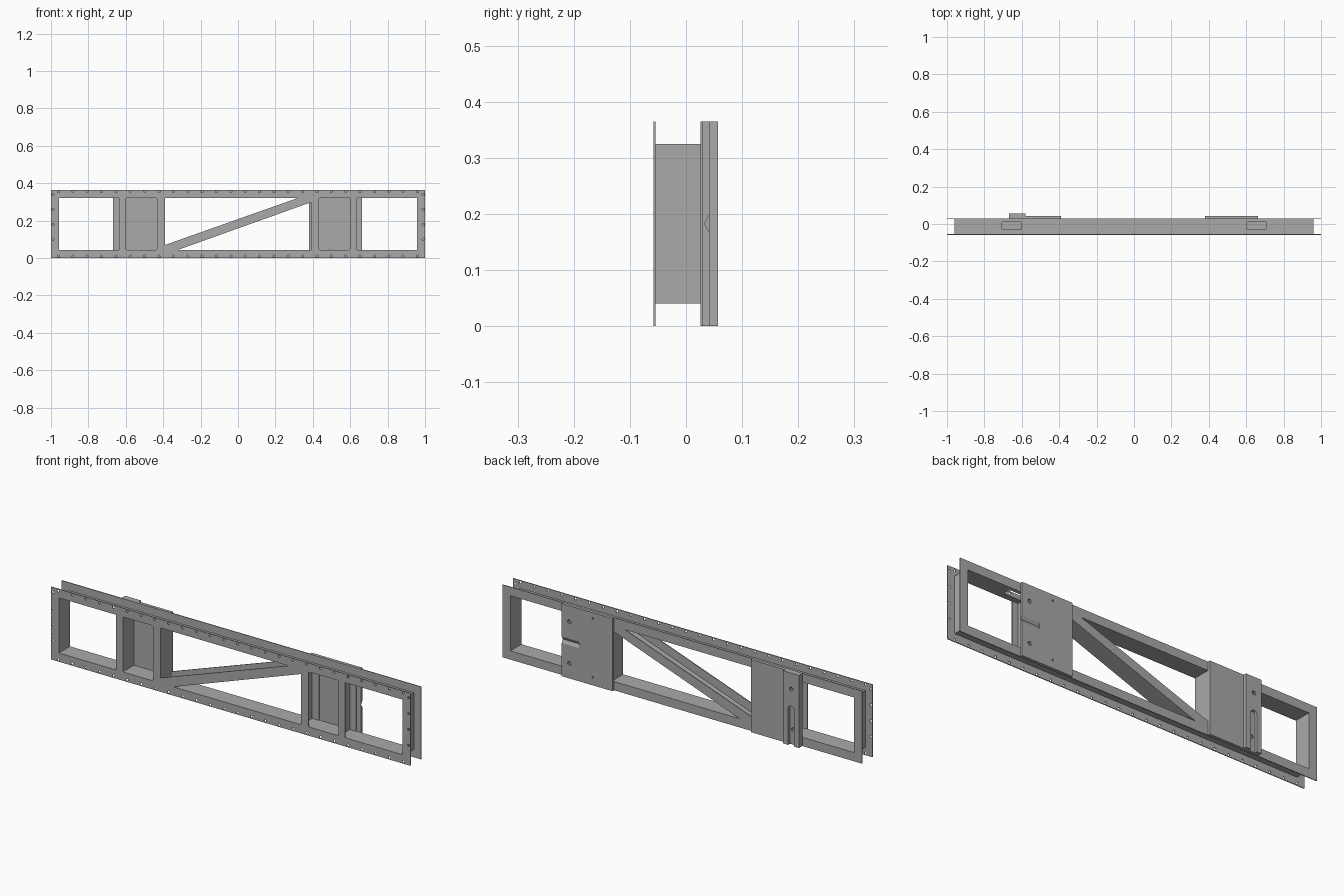
import bpy, bmesh, math
from mathutils import Matrix, Vector

old = bpy.data.objects.get("Cube")
if old:
    bpy.data.objects.remove(old, do_unlink=True)

steel = bpy.data.materials.new("grey steel")
steel.use_nodes = True
GREY = (0.4, 0.4, 0.4, 1)
steel.diffuse_color = GREY
steel.node_tree.nodes["Principled BSDF"].inputs["Base Color"].default_value = GREY

H = 0.365                # overall height
LOW, HIGH = 0.04, 0.325  # outer faces of the webs
T = 0.004                # sheet thickness
FRONT, BACK = -0.058, 0.026
INNER = FRONT + T


def add_prism(bm, pts, axis, start, end):
    """Extrude a 2D outline along an axis."""
    place = {"x": lambda a, b: (start, a, b),
             "y": lambda a, b: (a, start, b),
             "z": lambda a, b: (a, b, start)}[axis]
    face = bm.faces.new([bm.verts.new(place(a, b)) for a, b in pts])
    grown = bmesh.ops.extrude_face_region(bm, geom=[face])["geom"]
    step = Vector([(end - start) * (axis == k) for k in "xyz"])
    bmesh.ops.translate(bm, vec=step, verts=[g for g in grown if isinstance(g, bmesh.types.BMVert)])


def rect(a0, a1, b0, b1, r=0.0, seg=4):
    """Rectangle outline with optional rounded corners."""
    if not r:
        return [(a0, b0), (a1, b0), (a1, b1), (a0, b1)]
    pts = []
    for i, (a, b) in enumerate([(a1 - r, b1 - r), (a0 + r, b1 - r), (a0 + r, b0 + r), (a1 - r, b0 + r)]):
        for k in range(seg + 1):
            t = (i + k / seg) * math.pi / 2
            pts.append((a + r * math.cos(t), b + r * math.sin(t)))
    return pts


def disc(a, b, r, n=10):
    return [(a + r * math.cos(k * math.tau / n), b + r * math.sin(k * math.tau / n)) for k in range(n)]


def part(name, prisms):
    """One object from a list of (outline, axis, start, end)."""
    bm = bmesh.new()
    for p in prisms:
        add_prism(bm, *p)
    bmesh.ops.recalc_face_normals(bm, faces=bm.faces)
    mesh = bpy.data.meshes.new(name)
    bm.to_mesh(mesh)
    bm.free()
    mesh.materials.append(steel)
    ob = bpy.data.objects.new(name, mesh)
    bpy.context.collection.objects.link(ob)
    return ob


def cut(ob, prisms):
    """Subtract prisms from an object and bake the result."""
    tool = part("cutter", prisms)
    mod = ob.modifiers.new("cut", "BOOLEAN")
    mod.operation, mod.solver, mod.object = "DIFFERENCE", "EXACT", tool
    bpy.context.view_layer.objects.active = ob
    bpy.ops.object.modifier_apply(modifier=mod.name)
    bpy.data.objects.remove(tool, do_unlink=True)


# Front and back face plates with window openings
LO, HI = LOW + T, HIGH - T
openings = [[(-0.39, 0.07), (-0.39, HI), (0.32, HI)],
            [(0.39, 0.298), (0.39, LO), (-0.32, LO)]]
for s in (-1, 1):
    for near, far, r in ((0.433, 0.6, 0.008), (0.637, 0.956, 0.0)):
        openings.append(rect(*sorted((s * near, s * far)), LO, HI, r))

# Fastener holes around the rim of the front plate
N = 26
rivets = [disc(-0.96 + 1.92 * i / (N - 1), z, 0.006, 8) for i in range(N) for z in (0.01, H - 0.01)]
rivets += [disc(s * 0.99, 0.1 + 0.08 * i, 0.006, 8) for s in (-1, 1) for i in range(4)]

for name, y, holes in (("front_plate", FRONT, openings + rivets), ("back_plate", BACK, openings)):
    plate = part(name, [(rect(-1, 1, 0, H), "y", y, y + T)])
    cut(plate, [(o, "y", y - 0.02, y + 0.02) for o in holes])

# Webs joining the plates
top_web = part("top_web", [(rect(-0.96, 0.96, INNER, BACK), "z", HI, HIGH)])
cut(top_web, [(rect(*sorted((s * 0.6, s * 0.708)), -0.03, 0.012, 0.01), "z", 0.3, 0.35) for s in (-1, 1)])
part("bottom_web", [(rect(-0.96, 0.96, INNER, BACK), "z", LOW, LO)])
for side, s in (("left", 1), ("right", -1)):
    for name, x in (("end_web", 0.956), ("outer_post_web", 0.6), ("inner_post_web", 0.39)):
        part(f"{side}_{name}", [(rect(INNER, BACK, LO, HI), "x", s * x, s * (x + T))])
part("diagonal_web", [([(-0.32, LO), (0.39, 0.298), (0.39, 0.298 + T), (-0.331, LO)], "y", INNER, BACK)])

# Left mounting plate with a V groove and bolt holes
Y0, Y1, Y2 = BACK + T, 0.042, 0.057
left = part("left_mount_plate", [(rect(0.38, 0.662, 0, H), "y", Y0, Y1)])
cut(left, [([(Y1 + 0.001, 0.201), (0.033, 0.183), (Y1 + 0.001, 0.165)], "x", 0.565, 0.7)])
cut(left, [(disc(x, z, r), "y", 0, 0.1) for x, z, r in
           ((0.62, 0.285, 0.01), (0.62, 0.075, 0.01), (0.49, 0.335, 0.005), (0.49, 0.04, 0.005))])

# Right mounting plate and its thicker guide block with a round-topped slot
part("right_mount_plate", [(rect(-0.58, -0.39, 0, H), "y", Y0, Y1)])
block = part("right_guide_block", [(rect(-0.668, -0.58, 0, H), "y", Y0, Y2)])
cut(block, [(rect(-0.642, -0.608, -0.05, 0.2, 0.0169), "y", Y1, 0.1)])
cut(block, [(disc(-0.625, z, 0.01), "y", 0, 0.1) for z in (0.285, 0.075)])
